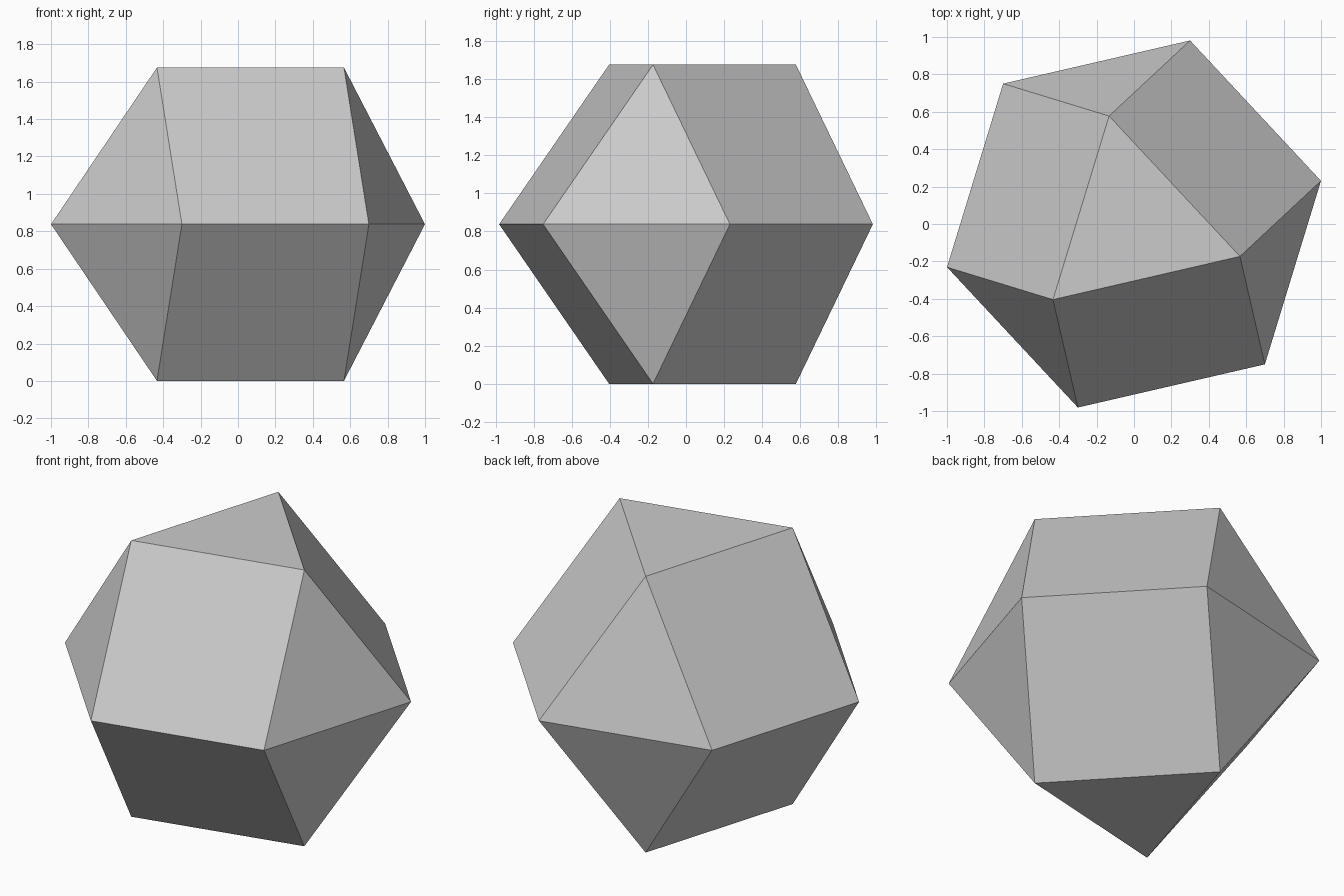
import bpy
import bmesh
from math import sin, cos, radians, sqrt

cube = bpy.data.objects.get("Cube")
if cube:
    bpy.data.objects.remove(cube, do_unlink=True)

EDGE = 1.026                    # every edge has the same length
HEIGHT = EDGE * sqrt(2 / 3)     # height of one half
TURN = 13                       # rotation about z in degrees

bm = bmesh.new()


def ring(count, radius, start, z):
    """Regular polygon of vertices around the z axis."""
    angles = [radians(start + 360 * i / count) for i in range(count)]
    return [bm.verts.new((radius * cos(a), radius * sin(a), z)) for a in angles]


# Hexagonal waist, shared by both halves
waist = ring(6, EDGE, TURN, HEIGHT)

# Upper and lower halves: a triangular cap joined to the waist
# by alternating triangles and squares
for z in (0, 2 * HEIGHT):
    cap = ring(3, EDGE / sqrt(3), TURN + 90, z)
    bm.faces.new(cap)
    for i in range(3):
        a, b, c = (waist[(2 * i + k) % 6] for k in (1, 2, 3))
        bm.faces.new((cap[i], a, b))
        bm.faces.new((cap[i], b, c, cap[(i + 1) % 3]))

bmesh.ops.recalc_face_normals(bm, faces=bm.faces)
mesh = bpy.data.meshes.new("faceted_solid")
bm.to_mesh(mesh)
bm.free()

# Plain grey material
grey = bpy.data.materials.new("light_grey")
grey.use_nodes = True
colour = (0.6, 0.6, 0.6, 1)
grey.diffuse_color = colour
grey.node_tree.nodes["Principled BSDF"].inputs["Base Color"].default_value = colour
mesh.materials.append(grey)

solid = bpy.data.objects.new("faceted_solid", mesh)
bpy.context.collection.objects.link(solid)
